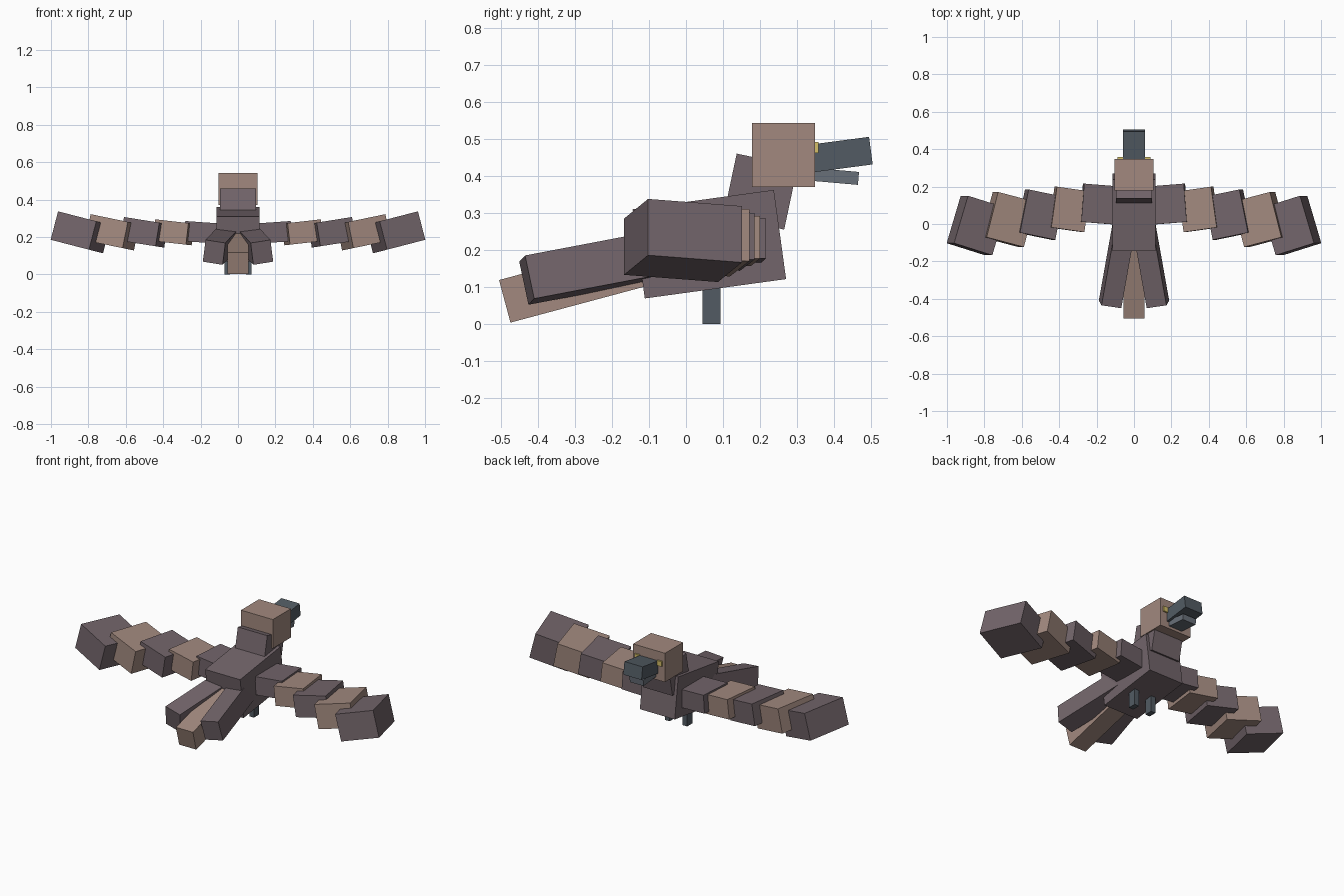
import bpy, bmesh
from math import radians
from mathutils import Matrix, Vector

if "Cube" in bpy.data.objects:
    bpy.data.objects.remove(bpy.data.objects["Cube"])


def material(name, rgb):
    m = bpy.data.materials.new(name)
    m.diffuse_color = (*rgb, 1)
    m.use_nodes = True
    m.node_tree.nodes["Principled BSDF"].inputs["Base Color"].default_value = m.diffuse_color
    return m


DARK = material("dark_plumage", (0.17, 0.13, 0.145))
BROWN = material("brown_plumage", (0.36, 0.25, 0.21))
SLATE = material("slate", (0.085, 0.105, 0.125))
GREY = material("light_slate", (0.14, 0.16, 0.19))
YELLOW = material("yellow", (0.66, 0.52, 0.14))


def rot(axis, deg):
    return Matrix.Rotation(radians(deg), 4, axis)


def box(name, center, size, mat, r=Matrix.Identity(4)):
    bm = bmesh.new()
    bmesh.ops.create_cube(bm, size=1, matrix=Matrix.Diagonal((*size, 1)))
    me = bpy.data.meshes.new(name)
    bm.to_mesh(me)
    bm.free()
    me.materials.append(mat)
    ob = bpy.data.objects.new(name, me)
    ob.matrix_world = Matrix.Translation(center) @ r
    bpy.context.collection.objects.link(ob)


# Body, neck and head
box("body", (0, 0.063, 0.215), (0.23, 0.385, 0.243), DARK, rot('X', 7.8))
box("neck", (0, 0.201, 0.357), (0.194, 0.168, 0.174), DARK, rot('X', -12))
box("head", (0, 0.263, 0.456), (0.21, 0.17, 0.172), BROWN)

# Beak
box("upper_beak", (0, 0.400, 0.4545), (0.12, 0.2, 0.075), SLATE, rot('X', 7.5))
box("lower_beak", (0, 0.381, 0.400), (0.09, 0.17, 0.035), GREY, rot('X', -5))

# Middle tail feather
box("tail_middle", (0, -0.272, 0.119), (0.112, 0.45, 0.119), BROWN, rot('X', 15))

# Wing segments from root to tip: x, y, length, chord, height, yaw, roll
WING = [
    (0.193, 0.107, 0.170, 0.205, 0.108, 4.5, 4),
    (0.345, 0.078, 0.180, 0.220, 0.116, 8, 6.5),
    (0.502, 0.050, 0.195, 0.235, 0.128, 11.5, 9),
    (0.672, 0.024, 0.210, 0.250, 0.143, 14.5, 11.7),
    (0.842, -0.008, 0.221, 0.265, 0.157, 17, 14.5),
]

for s, side in ((1, "right"), (-1, "left")):
    for i, (x, y, l, c, h, yaw, roll) in enumerate(WING):
        box(f"{side}_wing_{i + 1}", (s * x, y, 0.225), (l, c, h),
            BROWN if i % 2 else DARK, rot('Y', -s * roll) @ rot('Z', s * yaw))

    # Outer tail feather, placed by the middle of its end face
    r = rot('X', 12) @ rot('Y', -s * 7) @ rot('Z', s * 10)
    end = Vector((s * 0.128, -0.43, 0.118))
    box(f"{side}_tail", end + r.to_3x3() @ Vector((0, 0.225, 0)),
        (0.108, 0.45, 0.12), DARK, r)

    # Eye and leg
    box(f"{side}_eye", (s * 0.074, 0.348, 0.476), (0.03, 0.02, 0.03), YELLOW)
    box(f"{side}_leg", (s * 0.058, 0.069, 0.065), (0.03, 0.048, 0.13), SLATE)
